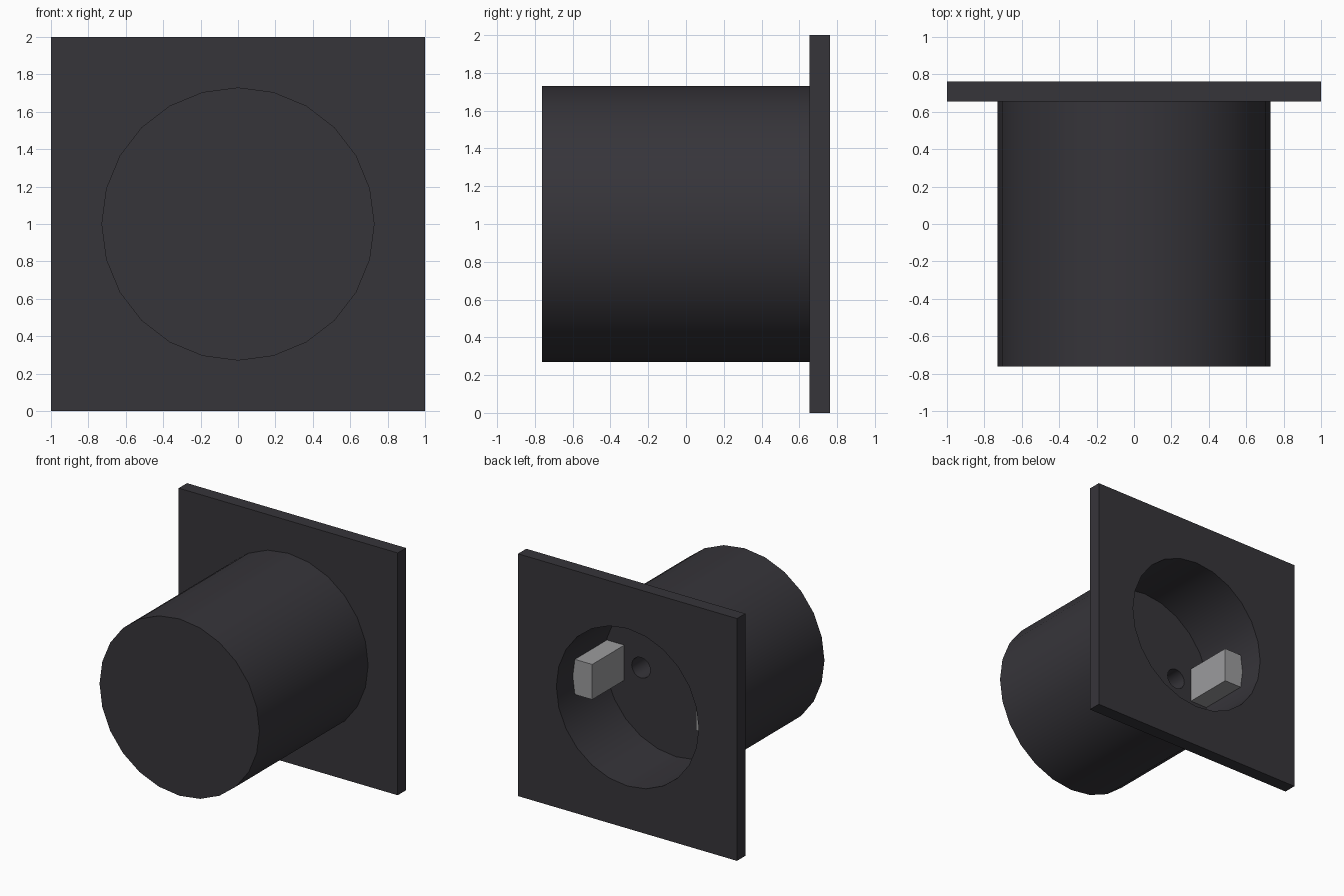
import bpy, math

if "Cube" in bpy.data.objects:
    bpy.data.objects.remove(bpy.data.objects["Cube"])


def material(name, rgb):
    m = bpy.data.materials.new(name)
    m.diffuse_color = (*rgb, 1)
    m.use_nodes = True
    m.node_tree.nodes["Principled BSDF"].inputs["Base Color"].default_value = m.diffuse_color
    return m


DARK = material("charcoal plastic", (0.037, 0.035, 0.042))
METAL = material("grey metal", (0.33, 0.33, 0.34))


def box(name, lo, hi, mat):
    bpy.ops.mesh.primitive_cube_add(size=1, location=[(a + b) / 2 for a, b in zip(lo, hi)])
    ob = bpy.context.object
    ob.name = name
    ob.scale = [b - a for a, b in zip(lo, hi)]
    bpy.ops.object.transform_apply(location=True, rotation=True, scale=True)
    ob.data.materials.append(mat)
    return ob


def drum(name, x, y0, y1, radius, sides):
    # cylinder lying along y, centred at height 1
    bpy.ops.mesh.primitive_cylinder_add(vertices=sides, radius=radius, depth=y1 - y0,
                                        location=(x, (y0 + y1) / 2, 1),
                                        rotation=(math.pi / 2, 0, 0))
    ob = bpy.context.object
    ob.name = name
    bpy.ops.object.transform_apply(location=True, rotation=True, scale=True)
    ob.data.materials.append(DARK)
    return ob


def boolean(target, tool, operation):
    mod = target.modifiers.new("cut", 'BOOLEAN')
    mod.operation = operation
    mod.solver = 'EXACT'
    mod.object = tool
    bpy.context.view_layer.objects.active = target
    bpy.ops.object.modifier_apply(modifier=mod.name)
    bpy.data.objects.remove(tool, do_unlink=True)


# square face plate joined to the round housing
body = box("socket_body", (-1, 0.655, 0), (1, 0.763, 2), DARK)
boolean(body, drum("housing", 0, -0.763, 0.70, 0.73, 24), 'UNION')

# round recess and two pin holes in its floor
boolean(body, drum("recess", 0, 0.13, 1.0, 0.65, 24), 'DIFFERENCE')
for side in (-1, 1):
    boolean(body, drum("pin_hole", side * 0.32, -0.4, 0.3, 0.085, 16), 'DIFFERENCE')

bpy.ops.object.select_all(action='DESELECT')
body.select_set(True)
bpy.context.view_layer.objects.active = body
bpy.ops.object.shade_smooth_by_angle(angle=math.radians(30))

# earth contacts set into the recess wall
for side, label in ((-1, "left"), (1, "right")):
    xs = sorted((side * 0.473, side * 0.68))
    box(label + "_earth_contact", (xs[0], 0.10, 0.855), (xs[1], 0.548, 1.145), METAL)
